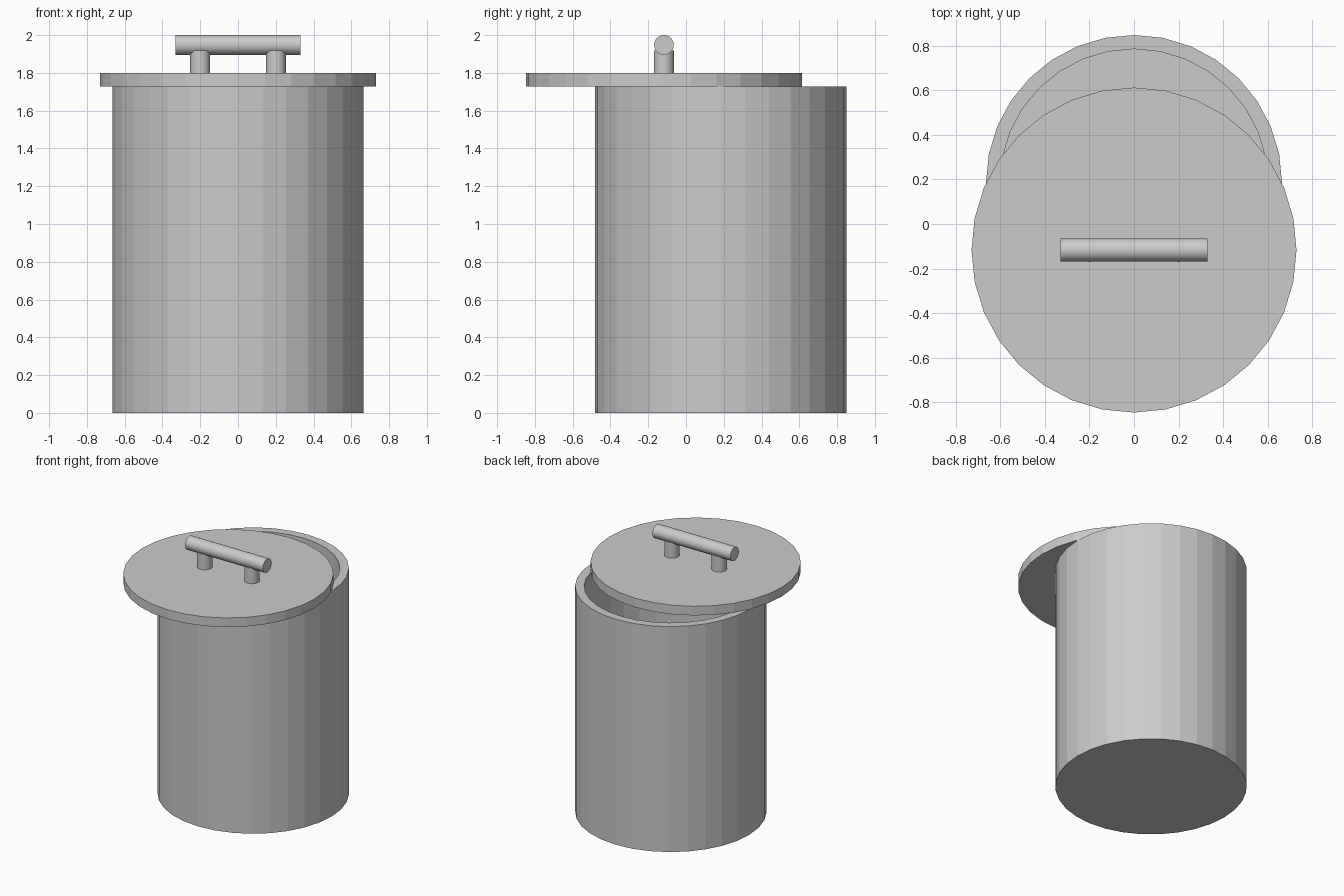
import bpy, bmesh, math
from mathutils import Matrix

if "Cube" in bpy.data.objects:
    bpy.data.objects.remove(bpy.data.objects["Cube"])

SIDES = 32


def finish(bm, name, matrix):
    bmesh.ops.recalc_face_normals(bm, faces=bm.faces)
    bm.transform(matrix)
    mesh = bpy.data.meshes.new(name)
    bm.to_mesh(mesh)
    bm.free()
    obj = bpy.data.objects.new(name, mesh)
    bpy.context.collection.objects.link(obj)
    return obj


def cylinder(name, radius, length, matrix):
    bm = bmesh.new()
    bmesh.ops.create_cone(bm, cap_ends=True, segments=SIDES,
                          radius1=radius, radius2=radius, depth=length)
    return finish(bm, name, matrix)


def vessel(name, profile, matrix):
    """Stack rings from a (radius, z) profile, closing both ends with a cap."""
    bm = bmesh.new()
    rings = []
    for r, z in profile:
        rings.append([bm.verts.new((r * math.cos(a), r * math.sin(a), z))
                      for a in (math.tau * i / SIDES for i in range(SIDES))])
    for lo, hi in zip(rings, rings[1:]):
        for i in range(SIDES):
            j = (i + 1) % SIDES
            bm.faces.new((lo[i], lo[j], hi[j], hi[i]))
    bm.faces.new(rings[0])
    bm.faces.new(rings[-1])
    return finish(bm, name, matrix)


def smooth(obj):
    bpy.ops.object.select_all(action='DESELECT')
    obj.select_set(True)
    bpy.context.view_layer.objects.active = obj
    bpy.ops.object.shade_smooth_by_angle()


# Hollow container, open at the top
vessel("container", [(0.665, 0), (0.665, 1.728), (0.602, 1.728), (0.602, 0.065)],
       Matrix.Translation((0, 0.184, 0)))

# Lid, slid towards the front
LID_Y = -0.117
cylinder("lid", 0.73, 0.07, Matrix.Translation((0, LID_Y, 1.764)))

# Handle posts
for side, x in (("left", -0.2), ("right", 0.2)):
    smooth(cylinder(f"handle_post_{side}", 0.053, 0.125,
                    Matrix.Translation((x, LID_Y, 1.8555))))

# Handle bar
smooth(cylinder("handle_bar", 0.052, 0.66,
                Matrix.Translation((0, LID_Y, 1.948)) @ Matrix.Rotation(math.pi / 2, 4, 'Y')))
